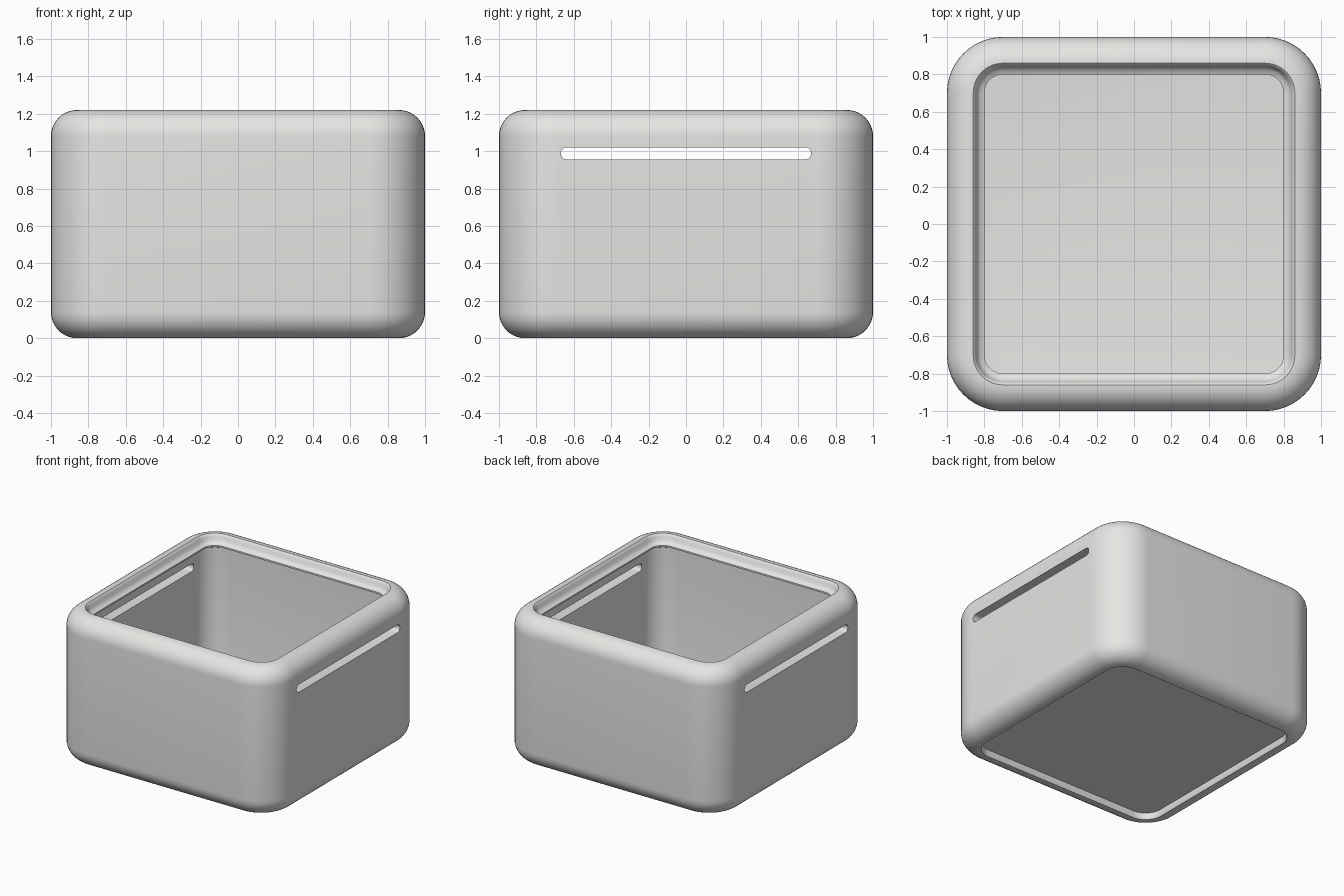
import bpy, bmesh, math

if "Cube" in bpy.data.objects:
    bpy.data.objects.remove(bpy.data.objects["Cube"])

H = 1.22        # total height
C = 0.70        # centre of every corner arc in plan
F = 0.14        # outer edge rounding
SEG = 12        # segments per corner


def arc(cx, cz, r, a0, a1, n):
    """Points of an arc in the profile plane (half width, height)."""
    return [(cx + r * math.cos(math.radians(a0 + (a1 - a0) * i / n)),
             cz + r * math.sin(math.radians(a0 + (a1 - a0) * i / n)))
            for i in range(n + 1)]


def ring(bm, h, z):
    """Rounded square of half width h at height z."""
    verts = []
    for k, (sx, sy) in enumerate([(1, 1), (-1, 1), (-1, -1), (1, -1)]):
        for i in range(SEG + 1):
            a = math.radians(90 * k + 90 * i / SEG)
            verts.append(bm.verts.new((sx * C + (h - C) * math.cos(a),
                                       sy * C + (h - C) * math.sin(a), z)))
    return verts


def finish(bm, name):
    bmesh.ops.recalc_face_normals(bm, faces=bm.faces)
    mesh = bpy.data.meshes.new(name)
    bm.to_mesh(mesh)
    bm.free()
    ob = bpy.data.objects.new(name, mesh)
    bpy.context.collection.objects.link(ob)
    return ob


# wall section: underside recess, outer wall, rim, inner lip, cavity
profile = [(0.84, 0.05), (0.845, 0.01), (0.85, 0.0)]
profile += arc(1 - F, F, F, -90, 0, 10)
profile += arc(1 - F, H - F, F, 0, 90, 10)
profile += [(0.852, 1.213), (0.845, 1.20), (0.838, 1.175), (0.825, 1.158),
            (0.80, 1.148), (0.80, 1.135), (0.87, 1.10)]
profile += arc(0.82, 0.17, 0.05, 0, -90, 5)

bm = bmesh.new()
rings = [ring(bm, h, z) for h, z in profile]
for a, b in zip(rings, rings[1:]):
    n = len(a)
    for i in range(n):
        j = (i + 1) % n
        bm.faces.new((a[i], a[j], b[j], b[i]))
bm.faces.new(rings[0])      # underside
bm.faces.new(rings[-1])     # inside floor
box = finish(bm, "open_box")

# slot cutter through both side walls
bm = bmesh.new()
sy, sz, r = 0.668, 0.032, 0.028
pts = []
for k, (a, b) in enumerate([(1, 1), (-1, 1), (-1, -1), (1, -1)]):
    pts += arc(a * (sy - r), 0.988 + b * (sz - r), r, 90 * k, 90 * k + 90, 5)
left = [bm.verts.new((-1.2, y, z)) for y, z in pts]
right = [bm.verts.new((1.2, y, z)) for y, z in pts]
bm.faces.new(left)
bm.faces.new(right)
for i in range(len(pts)):
    j = (i + 1) % len(pts)
    bm.faces.new((left[i], left[j], right[j], right[i]))
cutter = finish(bm, "slot_cutter")
cutter.hide_render = True

mod = box.modifiers.new("slots", 'BOOLEAN')
mod.operation = 'DIFFERENCE'
mod.solver = 'EXACT'
mod.object = cutter
bpy.context.view_layer.objects.active = box
box.select_set(True)
cutter.select_set(False)
bpy.ops.object.modifier_apply(modifier=mod.name)
bpy.data.objects.remove(cutter)

# colour and shading
mat = bpy.data.materials.new("light_grey")
mat.diffuse_color = (0.8, 0.79, 0.77, 1)
mat.use_nodes = True
mat.node_tree.nodes["Principled BSDF"].inputs["Base Color"].default_value = mat.diffuse_color
box.data.materials.clear()
box.data.materials.append(mat)
bpy.ops.object.shade_smooth_by_angle(angle=math.radians(35))
